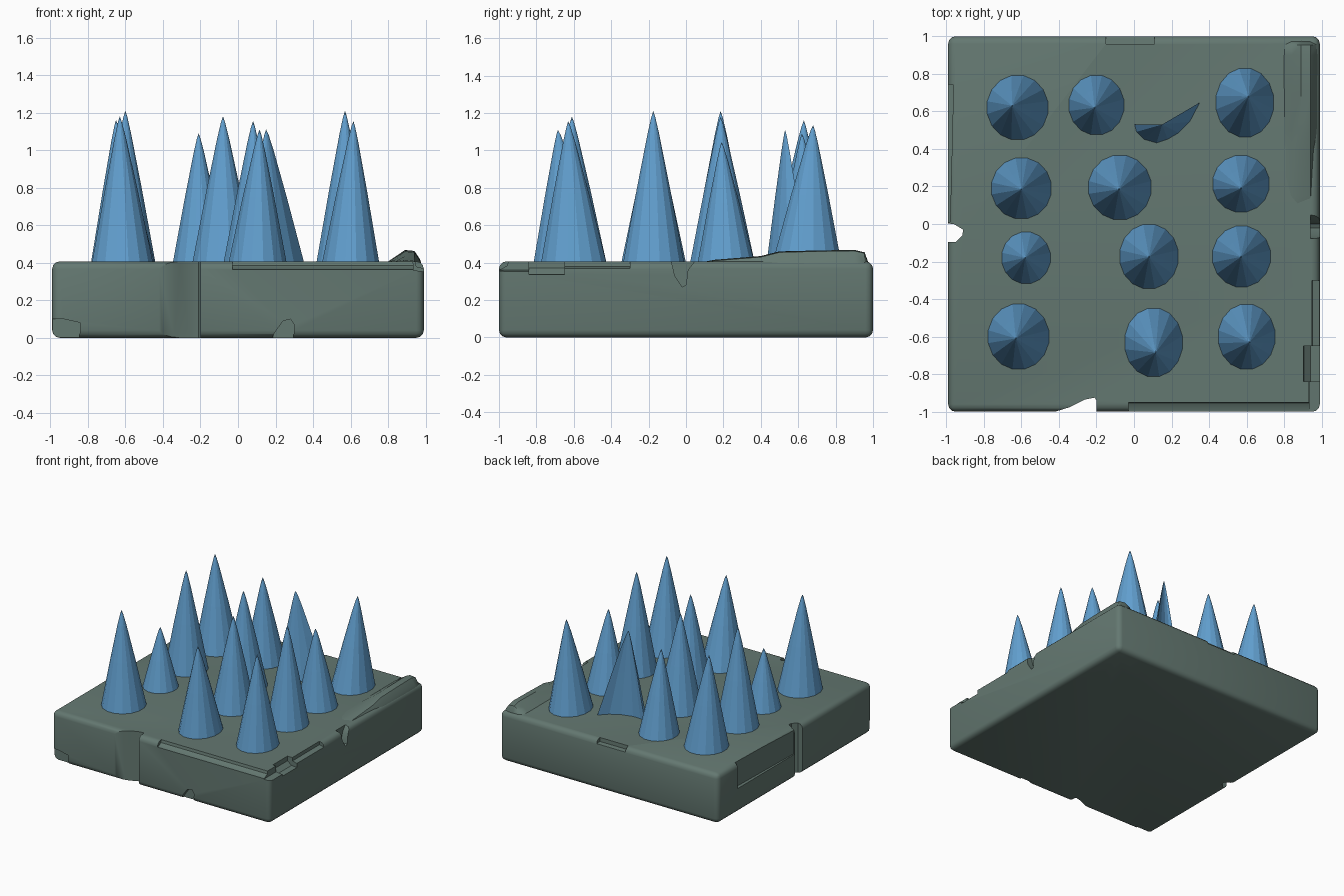
import bpy, bmesh, math
from mathutils import Vector

if "Cube" in bpy.data.objects:
    bpy.data.objects.remove(bpy.data.objects["Cube"])


def material(name, rgb):
    m = bpy.data.materials.new(name)
    m.diffuse_color = (*rgb, 1)
    m.use_nodes = True
    m.node_tree.nodes["Principled BSDF"].inputs["Base Color"].default_value = m.diffuse_color
    return m


STONE = material("grey green stone", (0.127, 0.188, 0.165))
BLUE = material("spike blue", (0.122, 0.352, 0.631))


def finish(bm, name, mat):
    bmesh.ops.recalc_face_normals(bm, faces=bm.faces[:])
    me = bpy.data.meshes.new(name)
    bm.to_mesh(me)
    bm.free()
    me.materials.append(mat)
    ob = bpy.data.objects.new(name, me)
    bpy.context.collection.objects.link(ob)
    return ob


def loft(rings, name, mat, tip=None):
    """Skin equal-length rings; close the ends with a face or a tip."""
    bm = bmesh.new()
    rows = [[bm.verts.new(p) for p in r] for r in rings]
    n = len(rows[0])
    for a, b in zip(rows, rows[1:]):
        for i in range(n):
            j = (i + 1) % n
            bm.faces.new((a[i], a[j], b[j], b[i]))
    bm.faces.new(rows[0][::-1])
    if tip is None:
        bm.faces.new(rows[-1])
    else:
        t = bm.verts.new(tip)
        for i in range(n):
            bm.faces.new((rows[-1][i], rows[-1][(i + 1) % n], t))
    return finish(bm, name, mat)


def prism(pts, axis, lo, hi):
    """Extrude a 2D outline along x, y or z (used as a cutter)."""
    def put(p, d):
        return {"x": (d, p[0], p[1]), "y": (p[0], d, p[1]), "z": (p[0], p[1], d)}[axis]
    ob = loft([[put(p, d) for p in pts] for d in (lo, hi)], "chip_cutter", STONE)
    ob.hide_render = True
    return ob


# rounded stone slab
bm = bmesh.new()
bmesh.ops.create_cube(bm, size=1)
for v in bm.verts:
    v.co = Vector((v.co.x * 1.98, v.co.y * 2, (v.co.z + 0.5) * 0.407))
bmesh.ops.bevel(bm, geom=bm.edges[:], offset=0.04, segments=3, profile=0.5, affect='EDGES')
slab = finish(bm, "stone_slab", STONE)

# broken edges of the slab
cutters = [
    # front step, full height
    prism([(-.42, -1.1), (-.42, -1.0), (-.34, -.975), (-.26, -.935), (-.21, -.925), (-.2, -.94), (-.2, -1.1)], "z", -.1, .6),
    # front top edge
    prism([(-1.1, .36), (-.99, .365), (-.955, .385), (-.93, .5), (-1.1, .5)], "x", -.03, 1.1),
    # front bottom chip
    prism([(.16, -.1), (.19, .02), (.24, .09), (.28, .1), (.3, .07), (.29, -.1)], "y", -1.1, -.96),
    # front left bottom corner
    prism([(-1.1, -.1), (-1.1, .1), (-.93, .1), (-.84, .08), (-.85, -.1)], "y", -1.1, -.965),
    # left notch and long left step
    prism([(-1.1, -.1), (-.95, -.095), (-.915, -.06), (-.91, -.03), (-.96, .0), (-1.1, .01)], "z", -.1, .6),
    prism([(-1.1, .01), (-.98, .01), (-.97, .4), (-.962, .74), (-1.1, .76)], "z", .2, .6),
    # right front corner steps
    prism([(.9, .5), (.905, .37), (.94, .34), (1.1, .33), (1.1, .5)], "y", -.84, -.65),
    prism([(.93, .5), (.935, .36), (1.1, .34), (1.1, .5)], "y", -1.1, -.84),
    prism([(.94, .5), (.95, .38), (1.1, .34), (1.1, .5)], "y", -.65, -.3),
    # right notch
    prism([(-.1, .5), (-.06, .33), (-.02, .27), (0, .28), (.01, .36), (.12, .5)], "x", .94, 1.1),
    # back top chip
    prism([(.955, .5), (.96, .375), (1.1, .36), (1.1, .5)], "x", -.15, .11),
]
bpy.context.view_layer.objects.active = slab
for c in cutters:
    m = slab.modifiers.new("chip", 'BOOLEAN')
    m.operation, m.solver, m.object = 'DIFFERENCE', 'EXACT', c
    bpy.ops.object.modifier_apply(modifier=m.name)
    bpy.data.objects.remove(c)

# raised rim along the back right edge
rim = [(.05, .39), (.15, .415), (.4, .435), (.5, .46), (.7, .465), (.9, .468), (.955, .455), (.975, .40)]
rings = []
for y, h in rim:
    k = h - .4
    rings.append([(.79, y, .2), (.79, y, min(h, .4)), (.84, y, .4 + k * .5), (.89, y, h),
                  (.94, y, h - .005), (.97, y, h - .05), (.985, y, h - .1), (.985, y, .2)])
raised_rim = loft(rings, "raised_rim", STONE)

for ob in (slab, raised_rim):
    bpy.ops.object.select_all(action='DESELECT')
    ob.select_set(True)
    bpy.context.view_layer.objects.active = ob
    bpy.ops.object.shade_smooth_by_angle(angle=math.radians(35))


def spike(base, tip, name):
    """Slightly bulging spike from a base outline to a tip."""
    rings = []
    for t, r in ((0, 1), (.5, .535), (.85, .19), (.96, .065)):
        rings.append([(tip[0] + (x - tip[0]) * r, tip[1] + (y - tip[1]) * r,
                       .39 + (tip[2] - .39) * t) for x, y in base])
    return loft(rings, name, BLUE, tip)


# whole spikes: base centre, base radii, tip
SPIKES = [
    (-.62, .62, .168, .178, -.65, .63, 1.16),
    (-.20, .634, .152, .165, -.21, .62, 1.09),
    (.59, .646, .16, .19, .61, .68, 1.135),
    (-.60, .19, .165, .168, -.60, .185, 1.21),
    (-.075, .195, .173, .178, -.08, .185, 1.18),
    (.57, .215, .157, .157, .57, .19, 1.045),
    (-.575, -.18, .136, .144, -.58, -.18, .89),
    (.08, -.173, .162, .178, .08, -.175, 1.155),
    (.573, -.173, .16, .168, .57, -.175, 1.21),
    (-.615, -.60, .168, .18, -.63, -.61, 1.18),
    (.104, -.63, .16, .19, .115, -.685, 1.11),
    (.60, -.60, .157, .18, .615, -.63, 1.155),
]
N = 16
for i, (cx, cy, rx, ry, tx, ty, tz) in enumerate(SPIKES):
    base = [(cx + rx * math.cos(2 * math.pi * (k + .5) / N),
             cy + ry * math.sin(2 * math.pi * (k + .5) / N)) for k in range(N)]
    spike(base, (tx, ty, tz), f"spike_{i + 1}")

# broken spike: only a front shell is left
shell = [(0, .53), (.01, .49), (.05, .45), (.12, .43), (.18, .45), (.24, .485), (.3, .545),
         (.355, .65), (.29, .585), (.21, .54), (.12, .515), (.05, .515)]
spike(shell, (.15, .53, 1.11), "broken_spike")
